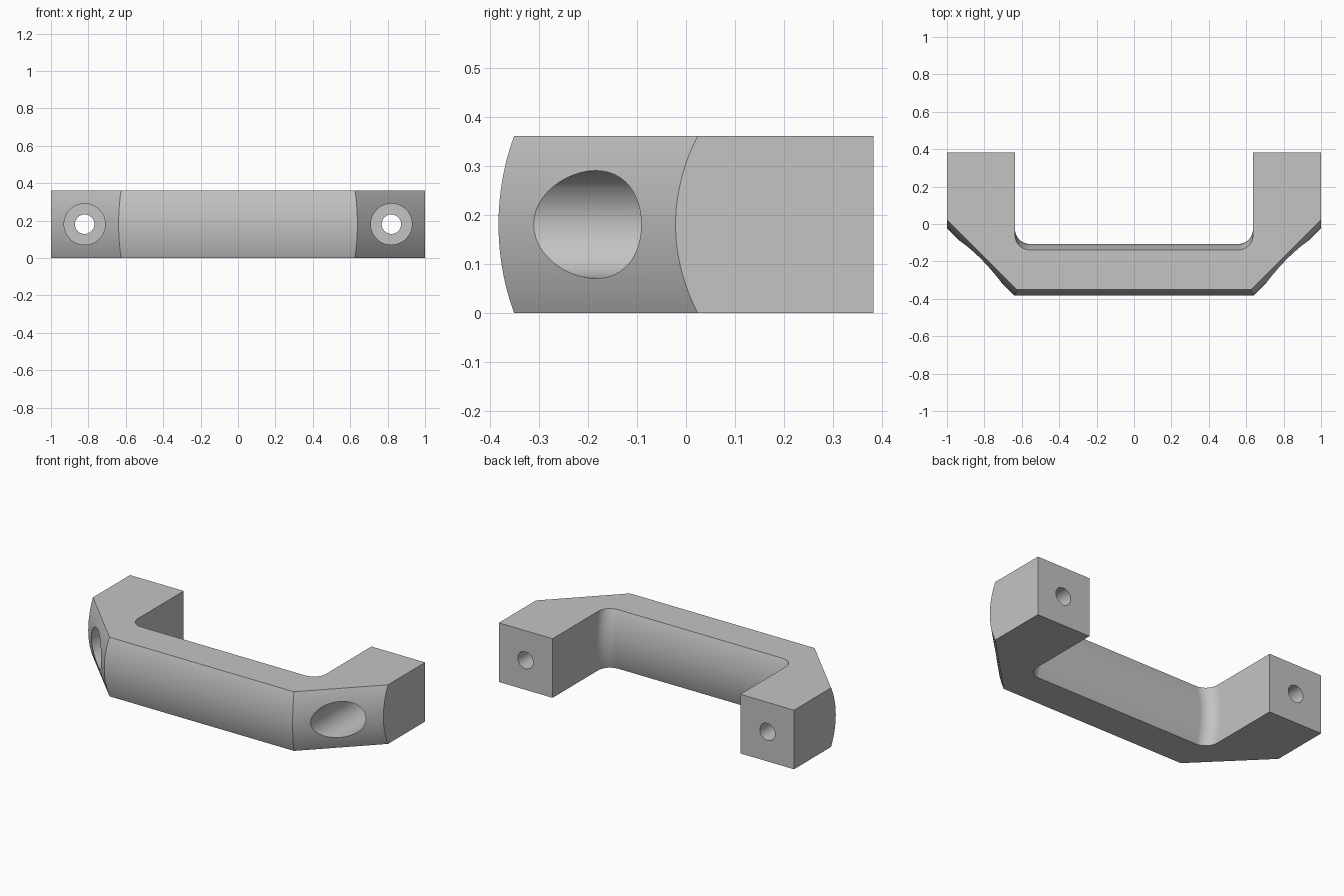
import bpy, bmesh, math
from mathutils import Matrix

cube = bpy.data.objects.get("Cube")
if cube:
    bpy.data.objects.remove(cube, do_unlink=True)

HEIGHT, BULGE, BACK = 0.362, 0.032, 0.383
LEVELS, FILLET_STEPS = 24, 12
INNER_X, CORNER_X, RADIUS = 0.636, 0.625, 0.08
HOLE_X = 0.82

grey = bpy.data.materials.new("light grey")
grey.use_nodes = True
grey.diffuse_color = (0.55, 0.55, 0.55, 1)
grey.node_tree.nodes["Principled BSDF"].inputs["Base Color"].default_value = (0.55, 0.55, 0.55, 1)


def outline(s):
    """Plan outline of the handle, swollen outwards by s on the grip surfaces."""
    half = [(CORNER_X + s * math.tan(math.pi / 8), -0.351 - s),
            (1, 0.024 - s * math.sqrt(2)), (1, BACK), (INNER_X, BACK)]
    cx, cy = INNER_X - RADIUS, -0.139 + s + RADIUS
    for i in range(FILLET_STEPS + 1):
        a = -math.pi / 2 * i / FILLET_STEPS
        half.append((cx + RADIUS * math.cos(a), cy + RADIUS * math.sin(a)))
    return half + [(-x, y) for x, y in reversed(half)]


# Handle body: outlines stacked in height, following a shallow arc
half_h = HEIGHT / 2
arc = (half_h ** 2 + BULGE ** 2) / (2 * BULGE)
bm = bmesh.new()
rings = []
for k in range(LEVELS + 1):
    z = HEIGHT * k / LEVELS
    s = math.sqrt(arc ** 2 - (z - half_h) ** 2) - (arc - BULGE)
    rings.append([bm.verts.new((x, y, z)) for x, y in outline(s)])
n = len(rings[0])
for low, high in zip(rings, rings[1:]):
    for i in range(n):
        j = (i + 1) % n
        bm.faces.new((low[i], low[j], high[j], high[i]))
bm.faces.new(rings[0])
bm.faces.new(rings[-1])
bmesh.ops.recalc_face_normals(bm, faces=bm.faces)
mesh = bpy.data.meshes.new("handle")
bm.to_mesh(mesh)
bm.free()
mesh.materials.append(grey)
handle = bpy.data.objects.new("handle", mesh)
bpy.context.collection.objects.link(handle)


def drill(name, x, radius, y0, y1):
    """Cut a round hole along y through the handle."""
    cut = bmesh.new()
    bmesh.ops.create_cone(cut, cap_ends=True, segments=48, radius1=radius,
                          radius2=radius, depth=y1 - y0,
                          matrix=Matrix.Translation((x, (y0 + y1) / 2, half_h))
                          @ Matrix.Rotation(math.pi / 2, 4, 'X'))
    data = bpy.data.meshes.new(name)
    cut.to_mesh(data)
    cut.free()
    data.materials.append(grey)
    cutter = bpy.data.objects.new(name, data)
    bpy.context.collection.objects.link(cutter)
    mod = handle.modifiers.new(name, 'BOOLEAN')
    mod.operation, mod.solver, mod.object = 'DIFFERENCE', 'EXACT', cutter
    bpy.context.view_layer.objects.active = handle
    bpy.ops.object.modifier_apply(modifier=name)
    bpy.data.objects.remove(cutter, do_unlink=True)


# Counterbore and screw hole in each leg
for side in (-1, 1):
    drill("counterbore", side * HOLE_X, 0.11, -0.6, 0.2)
    drill("screw_hole", side * HOLE_X, 0.052, 0.1, 0.6)

# Smooth curved faces, crisp edges
bpy.ops.object.select_all(action='DESELECT')
handle.select_set(True)
bpy.context.view_layer.objects.active = handle
bpy.ops.object.shade_smooth_by_angle(angle=math.radians(25))
normals = handle.modifiers.new("even_normals", 'WEIGHTED_NORMAL')
normals.keep_sharp = True
